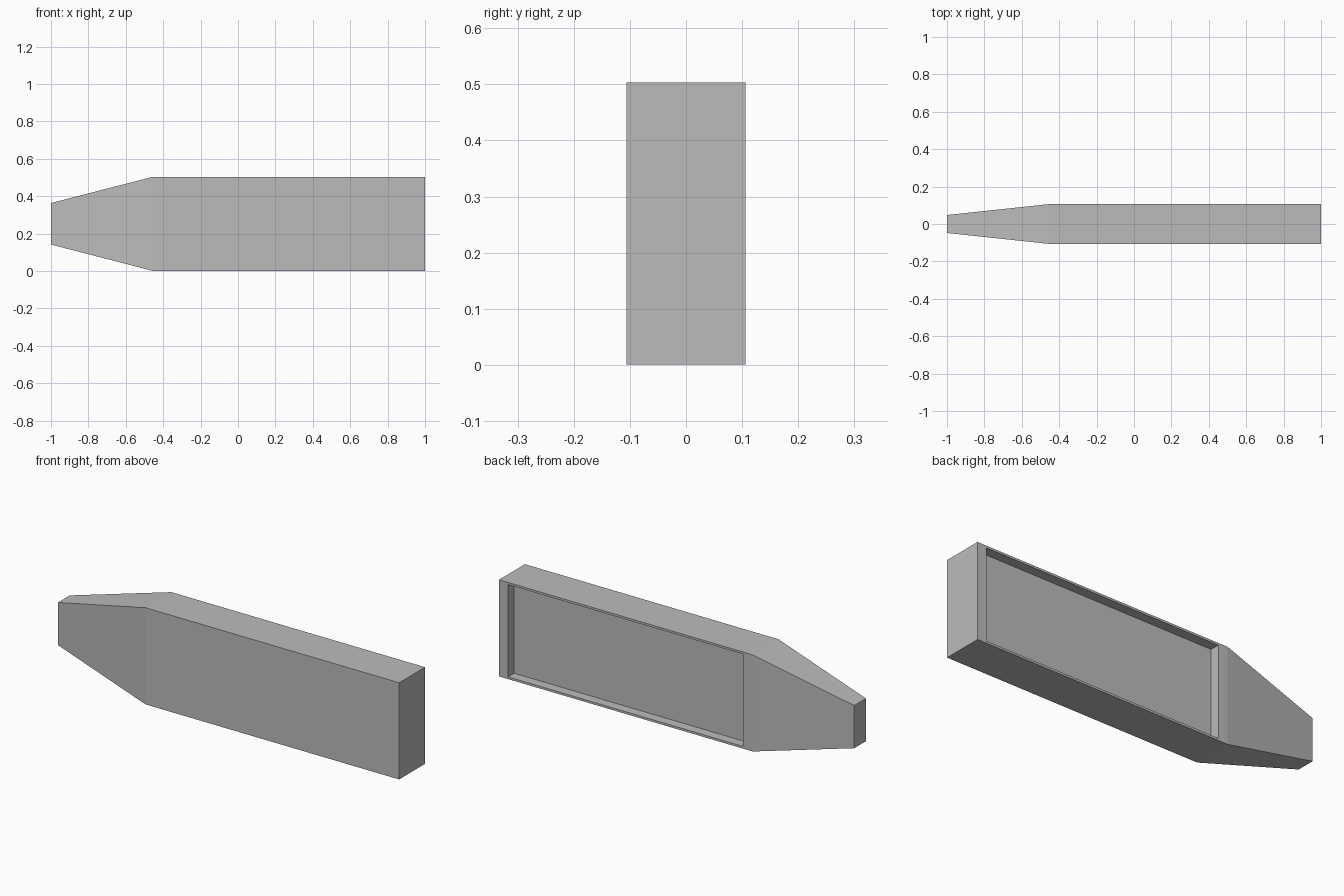
import bpy
import bmesh

if "Cube" in bpy.data.objects:
    bpy.data.objects.remove(bpy.data.objects["Cube"])

grey = bpy.data.materials.new("plain grey")
grey.diffuse_color = (0.5, 0.5, 0.5, 1)
grey.use_nodes = True
grey.node_tree.nodes["Principled BSDF"].inputs["Base Color"].default_value = grey.diffuse_color

MID_Z = 0.252


def ring(bm, x, half_y, half_z):
    """Rectangular cross-section standing across the length."""
    return [bm.verts.new((x, sy * half_y, MID_Z + sz * half_z))
            for sy, sz in ((-1, -1), (1, -1), (1, 1), (-1, 1))]


# Casing: straight box with a tapered nose towards -x
bm = bmesh.new()
sections = [(-1.0, 0.048, 0.111), (-0.457, 0.106, 0.251), (1.0, 0.106, 0.251)]
rings = [ring(bm, *s) for s in sections]
for a, b in zip(rings, rings[1:]):
    for i in range(4):
        j = (i + 1) % 4
        bm.faces.new((a[i], a[j], b[j], b[i]))
bm.faces.new(rings[0])
bm.faces.new(rings[-1])
bmesh.ops.recalc_face_normals(bm, faces=bm.faces)

# Shallow tray sunk into the back of the straight part
back = next(f for f in bm.faces
            if f.normal.y > 0.99 and f.calc_center_median().x > 0)
bmesh.ops.inset_region(bm, faces=[back], thickness=0.016)
for v in back.verts:
    v.co.x = 0.948 if v.co.x > 0.2 else -0.402
floor = bmesh.ops.extrude_face_region(bm, geom=[back])["geom"]
bmesh.ops.translate(bm, vec=(0, -0.05, 0),
                    verts=[g for g in floor if isinstance(g, bmesh.types.BMVert)])
if back.is_valid and back not in floor:
    bmesh.ops.delete(bm, geom=[back], context='FACES_ONLY')
bmesh.ops.recalc_face_normals(bm, faces=bm.faces)

mesh = bpy.data.meshes.new("casing")
bm.to_mesh(mesh)
bm.free()
mesh.materials.append(grey)
casing = bpy.data.objects.new("casing", mesh)
bpy.context.collection.objects.link(casing)
